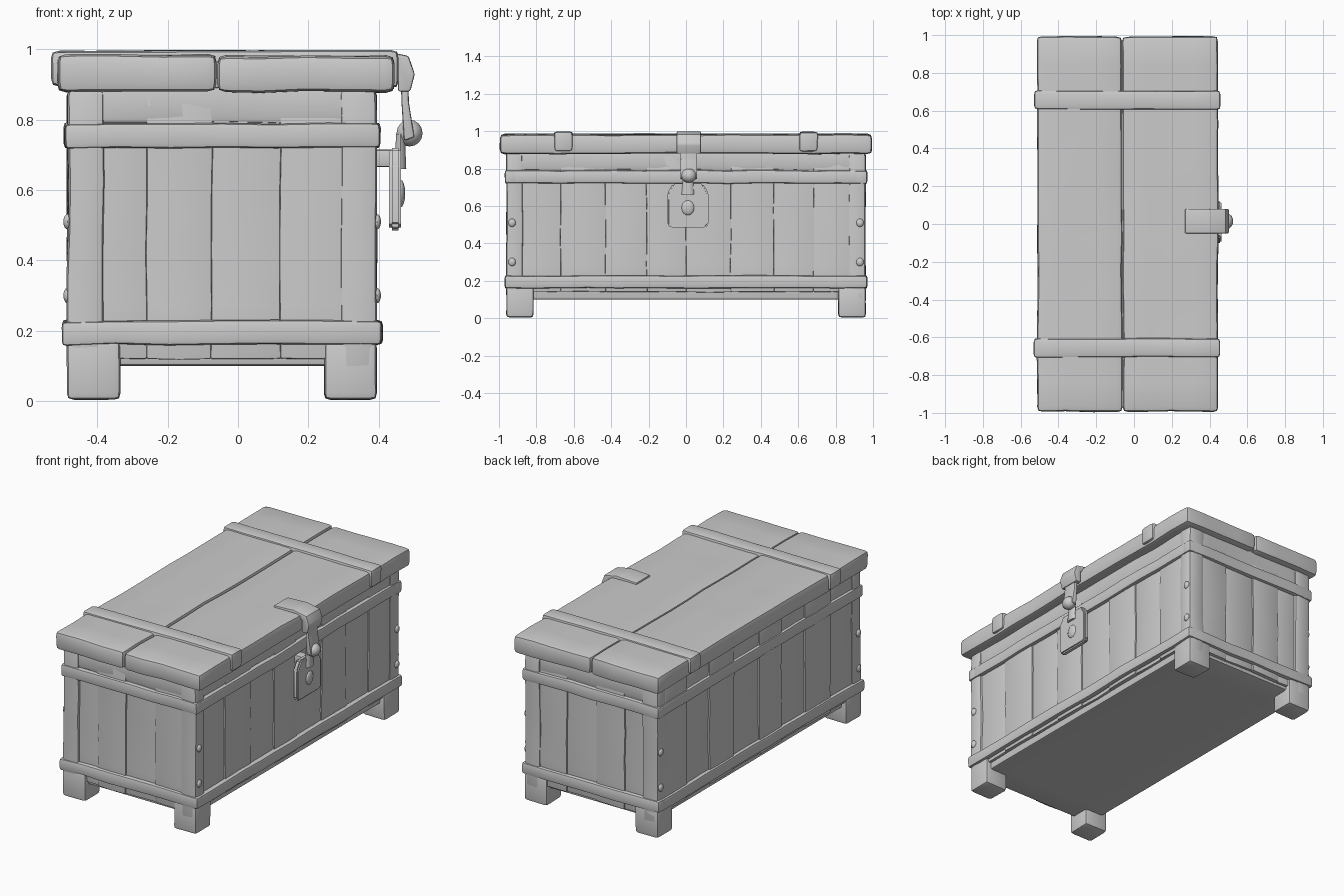
import bpy, bmesh, math
from mathutils import Vector, noise

if "Cube" in bpy.data.objects:
    bpy.data.objects.remove(bpy.data.objects["Cube"])

# One plain grey for the whole chest
GREY = (0.6, 0.6, 0.6, 1)
mat = bpy.data.materials.new("worn grey")
mat.use_nodes = True
mat.diffuse_color = GREY
mat.node_tree.nodes["Principled BSDF"].inputs["Base Color"].default_value = GREY


def finish(name, bm, rough=0.0):
    """Roughen the surface slightly like hand-hewn wood, then shade smooth."""
    if rough:
        for v in bm.verts:
            v.co += noise.noise_vector(v.co * 5) * rough
    mesh = bpy.data.meshes.new(name)
    bm.to_mesh(mesh)
    bm.free()
    mesh.materials.append(mat)
    obj = bpy.data.objects.new(name, mesh)
    bpy.context.collection.objects.link(obj)
    bpy.ops.object.select_all(action="DESELECT")
    obj.select_set(True)
    bpy.context.view_layer.objects.active = obj
    bpy.ops.object.shade_smooth_by_angle(angle=math.radians(40))
    return obj


def box(name, x, y, z, bevel=0.01, rough=0.006, step=0.16):
    """Rounded box between (min, max) pairs, cut into a grid for roughening."""
    bm = bmesh.new()
    bmesh.ops.create_cube(bm, size=1)
    for v in bm.verts:
        v.co = Vector([(r[0] + r[1]) / 2 + c * (r[1] - r[0]) for c, r in zip(v.co, (x, y, z))])
    bmesh.ops.bevel(bm, geom=bm.edges[:], offset=bevel, segments=2, profile=0.6, affect="EDGES")
    for axis, r in enumerate((x, y, z)):
        cuts = int((r[1] - r[0]) / step)
        for i in range(1, cuts + 1):
            co, no = Vector(), Vector()
            co[axis] = r[0] + (r[1] - r[0]) * i / (cuts + 1)
            no[axis] = 1
            bmesh.ops.bisect_plane(bm, geom=bm.verts[:] + bm.edges[:] + bm.faces[:],
                                   plane_co=co, plane_no=no)
    return finish(name, bm, rough)


def plate(name, points, y, bevel=0.008):
    """Side profile of (x, z) points extruded along y."""
    bm = bmesh.new()
    face = bm.faces.new([bm.verts.new((px, y[0], pz)) for px, pz in points])
    ext = bmesh.ops.extrude_face_region(bm, geom=[face])["geom"]
    bmesh.ops.translate(bm, vec=(0, y[1] - y[0], 0),
                        verts=[g for g in ext if isinstance(g, bmesh.types.BMVert)])
    bmesh.ops.recalc_face_normals(bm, faces=bm.faces)
    bmesh.ops.bevel(bm, geom=bm.edges[:], offset=bevel, segments=2, profile=0.6, affect="EDGES")
    return finish(name, bm)


def ball(name, loc, scale):
    bm = bmesh.new()
    bmesh.ops.create_uvsphere(bm, u_segments=14, v_segments=8, radius=1)
    for v in bm.verts:
        v.co = Vector(c * s + p for c, s, p in zip(v.co, scale, loc))
    return finish(name, bm)


X0, X1, Y = -0.485, 0.395, 0.96     # outer faces of the corner posts

# Body core and floor
box("body_core", (X0 + 0.03, X1 - 0.03), (-Y + 0.03, Y - 0.03), (0.10, 0.90), 0.015, 0)

# Upright planks on the long sides
seams = [-0.89, -0.67, -0.43, -0.21, 0.0, 0.24, 0.47, 0.68, 0.89]
for i, (a, b) in enumerate(zip(seams, seams[1:])):
    d = 0.006 * (i % 2)
    box(f"left_plank_{i}", (X1 - 0.06, X1 - 0.015 + d), (a, b), (0.14, 0.87), 0.005)
    box(f"right_plank_{i}", (X0, X0 + 0.06) if d else (X0 + 0.008, X0 + 0.06),
        (a, b), (0.14, 0.87), 0.005)

# Upright planks on the short ends
seams = [-0.41, -0.26, -0.075, 0.12, 0.33]
for side, end in ((-1, "front"), (1, "back")):
    for i, (a, b) in enumerate(zip(seams, seams[1:])):
        out = side * (Y - 0.016 + 0.007 * (i % 2))
        box(f"{end}_plank_{i}", (a, b), sorted((out, side * (Y - 0.07))), (0.12, 0.87), 0.005)

# Corner posts, feet and studs
for sy, end in ((-1, "front"), (1, "back")):
    for sx, side in ((-1, "right"), (1, "left")):
        edge = X1 if sx > 0 else X0
        box(f"{end}_{side}_post", sorted((edge, edge - sx * 0.105)),
            sorted((sy * Y, sy * (Y - 0.09))), (0.08, 0.89), 0.022)
        box(f"{end}_{side}_foot", sorted((edge, edge - sx * 0.15)),
            sorted((sy * Y, sy * (Y - 0.145))), (0.004, 0.17), 0.018, 0.004)
        for z in (0.3, 0.51):
            ball(f"{end}_{side}_stud", (edge, sy * (Y - 0.03), z), (0.012, 0.02, 0.022))

# Rails wrapped around the body
for name, z, out in (("lower_rail", (0.16, 0.228), 0.013), ("upper_rail", (0.72, 0.79), 0.008)):
    box(name + "_left", (X1 - 0.06, X1 + out), (-Y - 0.006, Y + 0.006), z, 0.014)
    box(name + "_right", (X0 - out, X0 + 0.06), (-Y - 0.006, Y + 0.006), z, 0.014)
    for s, end in ((-1, "front"), (1, "back")):
        box(f"{name}_{end}", (X0 - out, X1 + out),
            sorted((s * (Y - 0.06), s * (Y + 0.008))), z, 0.014)

# Rim under the lid
box("rim", (X0 + 0.008, X1 - 0.008), (-Y + 0.008, Y - 0.008), (0.79, 0.9), 0.02)

# Lid of two boards with a seam between them
box("lid_right_board", (-0.512, -0.063), (-0.993, 0.993), (0.88, 0.986), 0.025)
box("lid_left_board", (-0.06, 0.445), (-0.993, 0.993), (0.88, 0.982), 0.025)
box("lid_core", (-0.3, 0.3), (-0.97, 0.97), (0.89, 0.965), 0.01, 0)

# Raised straps across the lid
for s, end in ((-1, "front"), (1, "back")):
    box(f"{end}_lid_strap", (-0.528, 0.458), (s * 0.655 - 0.05, s * 0.655 + 0.05),
        (0.895, 0.997), 0.02)

# Hasp bent over the lid edge
hasp = [(0.27, 0.97), (0.27, 0.992), (0.4, 0.998), (0.485, 0.982), (0.503, 0.93), (0.49, 0.88),
        (0.455, 0.88), (0.455, 0.95), (0.42, 0.97)]
plate("hasp_top", hasp, (-0.05, 0.08))
strap = [(0.462, 0.95), (0.484, 0.95), (0.486, 0.85), (0.502, 0.75), (0.472, 0.74), (0.465, 0.85)]
plate("hasp_strap", strap, (-0.03, 0.06))
ball("hasp_knob", (0.488, 0.015, 0.762), (0.038, 0.042, 0.038))

# Staple holding the lock to the body
box("staple", (0.36, 0.47), (-0.018, 0.042), (0.665, 0.715), 0.012, 0)

# Padlock plate with chamfered shoulders
outline = [(-0.10, 0.5), (-0.085, 0.485), (0.105, 0.485), (0.12, 0.5), (0.12, 0.67),
           (0.09, 0.72), (-0.07, 0.72), (-0.10, 0.67)]
bm = bmesh.new()
face = bm.faces.new([bm.verts.new((0.43, y, z)) for y, z in outline])
ext = bmesh.ops.extrude_face_region(bm, geom=[face])["geom"]
bmesh.ops.translate(bm, vec=(0.034, 0, 0),
                    verts=[g for g in ext if isinstance(g, bmesh.types.BMVert)])
bmesh.ops.recalc_face_normals(bm, faces=bm.faces)
bmesh.ops.bevel(bm, geom=bm.edges[:], offset=0.008, segments=2, affect="EDGES")
finish("padlock_plate", bm)
ball("padlock_boss", (0.462, 0.01, 0.59), (0.014, 0.035, 0.04))

# Shackle joining the padlock to the hasp
bm = bmesh.new()
bmesh.ops.create_cone(bm, cap_ends=True, segments=10, radius1=0.035, radius2=0.026, depth=0.1)
bmesh.ops.translate(bm, vec=(0.462, 0.01, 0.71), verts=bm.verts)
for v in bm.verts:
    v.co.x = 0.462 + (v.co.x - 0.462) * 0.5
finish("shackle", bm)
